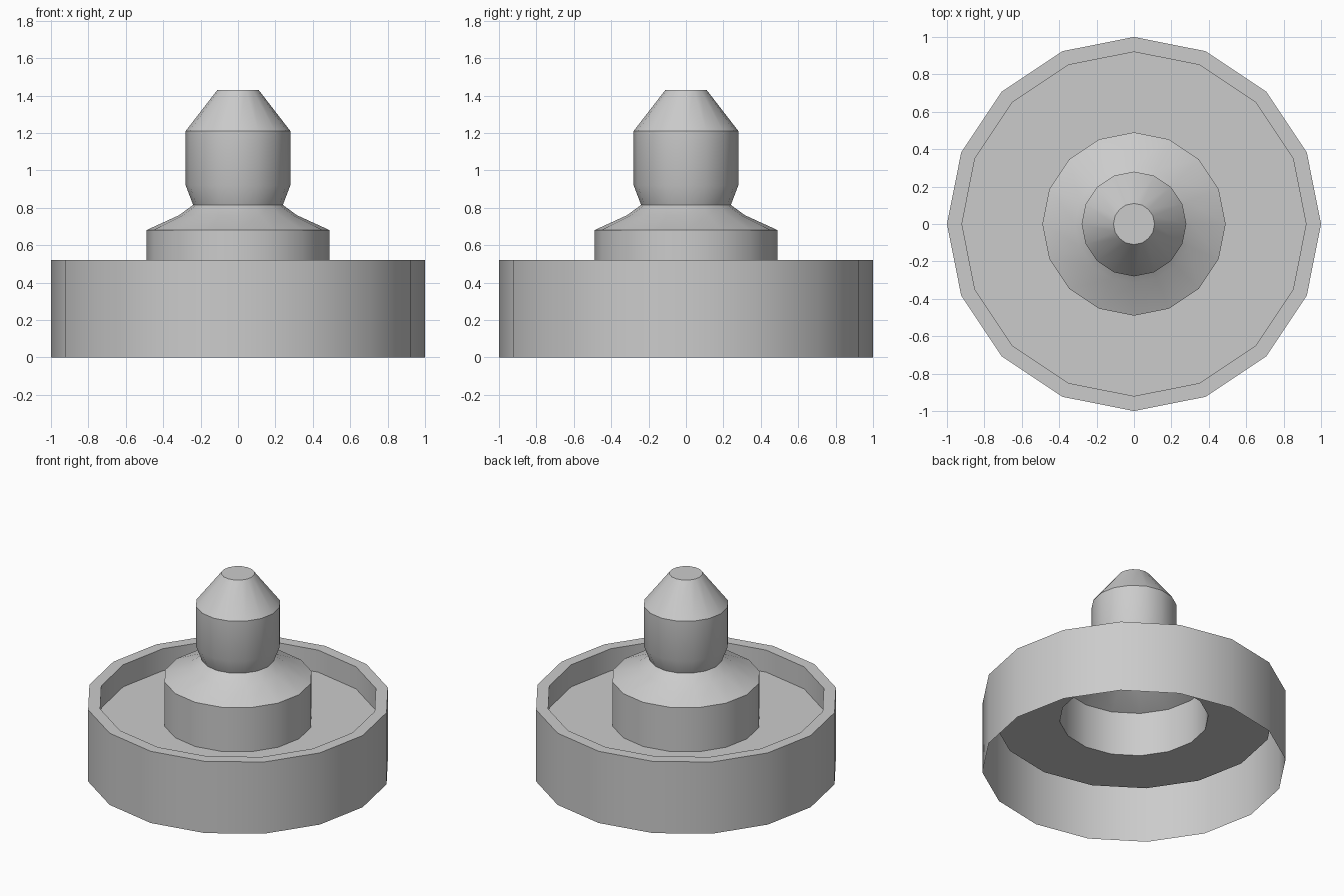
import bpy, bmesh, math

if "Cube" in bpy.data.objects:
    bpy.data.objects.remove(bpy.data.objects["Cube"])

SIDES = 16


def lathe(name, profile, cap_top=False):
    """Spin an (r, z) profile around z; profile runs so normals face outward."""
    bm = bmesh.new()
    rings = []
    for r, z in profile:
        rings.append([bm.verts.new((r * math.cos(2 * math.pi * i / SIDES),
                                    r * math.sin(2 * math.pi * i / SIDES), z))
                      for i in range(SIDES)])
    for low, high in zip(rings, rings[1:]):
        for i in range(SIDES):
            j = (i + 1) % SIDES
            bm.faces.new((low[i], low[j], high[j], high[i]))
    if cap_top:
        bm.faces.new(rings[-1])
    mesh = bpy.data.meshes.new(name)
    bm.to_mesh(mesh)
    bm.free()
    obj = bpy.data.objects.new(name, mesh)
    bpy.context.collection.objects.link(obj)
    bpy.ops.object.select_all(action='DESELECT')
    obj.select_set(True)
    bpy.context.view_layer.objects.active = obj
    bpy.ops.object.shade_smooth_by_angle(angle=math.radians(30))
    return obj


# Basin: outer wall, flat rim, inner wall and ring-shaped floor, open below
lathe("basin", [(1.0, 0.0), (1.0, 0.52), (0.92, 0.52), (0.92, 0.36), (0.49, 0.36)])

# Hollow centre column: drum, sloped shoulder, neck, shaft and tapered tip
lathe("centre_column", [(0.49, 0.36), (0.49, 0.68), (0.315, 0.76), (0.24, 0.815),
                        (0.28, 0.92), (0.28, 1.21), (0.11, 1.43)], cap_top=True)
